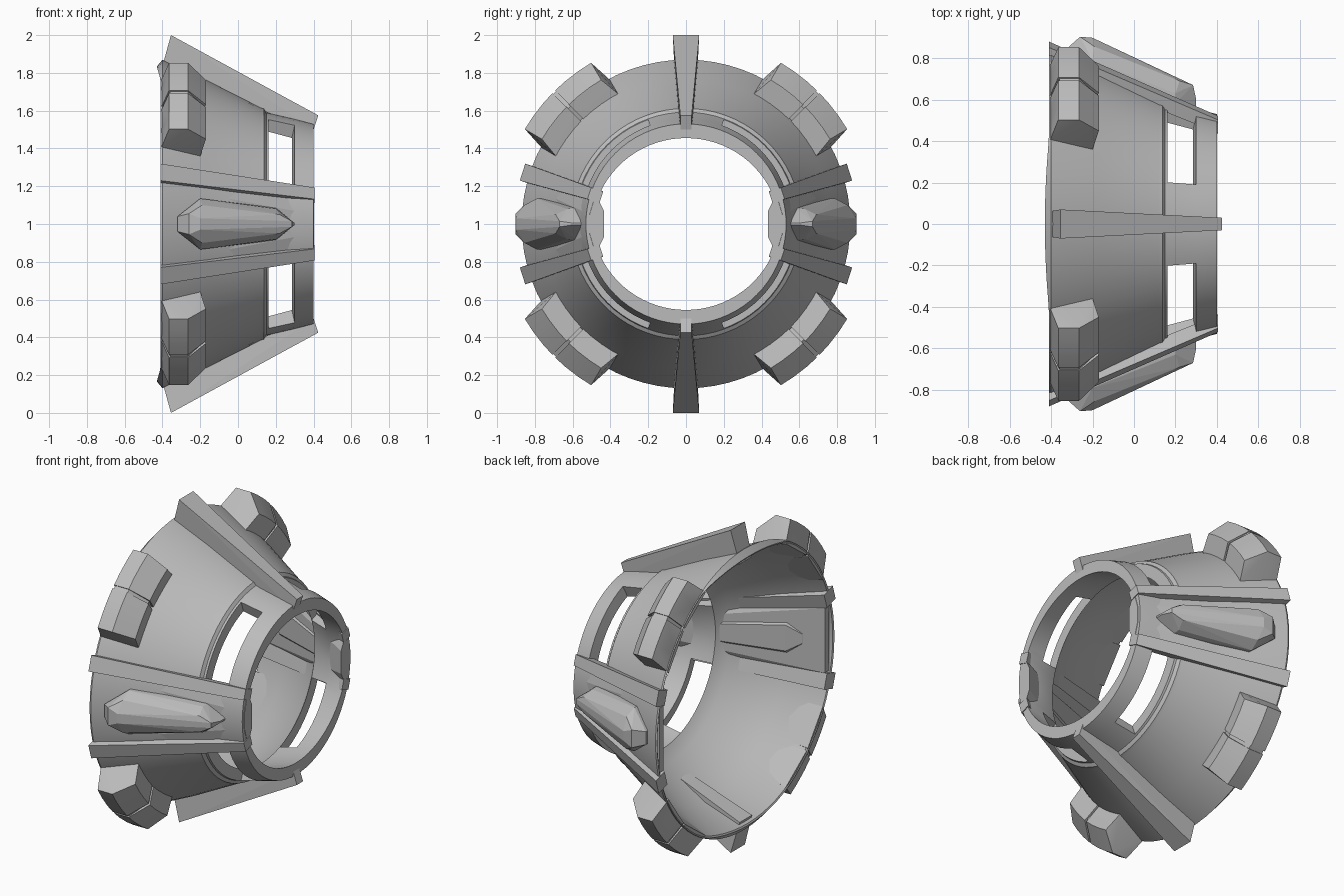
import bpy, bmesh
from math import sin, cos, radians
from mathutils import Vector

cube = bpy.data.objects.get("Cube")
if cube:
    bpy.data.objects.remove(cube, do_unlink=True)

grey = bpy.data.materials.new("plain_grey")
grey.use_nodes = True
COLOR = (0.5, 0.5, 0.5, 1)
grey.diffuse_color = COLOR
grey.node_tree.nodes["Principled BSDF"].inputs["Base Color"].default_value = COLOR


def polar(x, deg, r):
    """Point around the x-directed axis; zero degrees is +y."""
    a = radians(deg)
    return Vector((x, r * cos(a), 1 + r * sin(a)))


def local(x, t, r, deg):
    """Point at radius r, shifted sideways by t, in the frame at deg."""
    a = radians(deg)
    return Vector((x, r * cos(a) - t * sin(a), 1 + r * sin(a) + t * cos(a)))


def finish(name, bm, smooth=None):
    bmesh.ops.recalc_face_normals(bm, faces=bm.faces)
    mesh = bpy.data.meshes.new(name)
    bm.to_mesh(mesh)
    bm.free()
    mesh.materials.append(grey)
    obj = bpy.data.objects.new(name, mesh)
    bpy.context.collection.objects.link(obj)
    bpy.ops.object.select_all(action='DESELECT')
    obj.select_set(True)
    bpy.context.view_layer.objects.active = obj
    if smooth:
        bpy.ops.object.shade_smooth_by_angle(angle=radians(smooth))


def hull(name, points, smooth=None):
    bm = bmesh.new()
    for p in points:
        bm.verts.new(p)
    res = bmesh.ops.convex_hull(bm, input=bm.verts)
    loose = {g for g in res["geom_interior"] + res["geom_unused"]
             if isinstance(g, bmesh.types.BMVert)}
    bmesh.ops.delete(bm, geom=list(loose), context='VERTS')
    bmesh.ops.dissolve_limit(bm, angle_limit=radians(2), verts=bm.verts, edges=bm.edges)
    finish(name, bm, smooth)


def both(points):
    """Mirror (x, t, r) points sideways."""
    return [(x, s * t, r) for x, t, r in points for s in (-1, 1)]


# Conical shell, thick towards the narrow opening, with four windows
STEP = 5
COUNT = 360 // STEP
outer = [(-0.41, 0.868), (-0.40, 0.87), (-0.17, 0.765), (0.12, 0.617), (0.137, 0.612),
         (0.15, 0.592), (0.162, 0.588), (0.30, 0.556), (0.40, 0.53)]
inner = [(0.40, 0.50), (0.285, 0.485), (0.162, 0.52), (0.11, 0.59),
         (-0.17, 0.745), (-0.405, 0.858)]
profile = outer + inner
out_i, in_i = len(outer) - 3, len(outer) + 1
bm = bmesh.new()
rows = []
for i, (x, r) in enumerate(profile):
    row = []
    for k in range(COUNT):
        lift = abs(sin(radians(k * STEP)))
        bow = max(0, (lift - 0.88) / 0.12) if i in (0, len(profile) - 1) else 0
        squash = 0.045 * lift if i == len(outer) else 0
        row.append(bm.verts.new(polar(x - 0.02 * bow, k * STEP, r - 0.035 * bow - squash)))
    rows.append(row)
for i in range(len(rows)):
    for k in range(COUNT):
        if i in (out_i, in_i) and 20 <= (k * STEP) % 90 < 70:
            continue
        n, j = (k + 1) % COUNT, (i + 1) % len(rows)
        bm.faces.new((rows[i][k], rows[j][k], rows[j][n], rows[i][n]))

# Window reveals join the outer and inner openings
pair = dict(zip(rows[out_i] + rows[out_i + 1], rows[in_i + 1] + rows[in_i]))
for e in [e for e in bm.edges if e.is_boundary and all(v in pair for v in e.verts)]:
    a, b = e.verts
    bm.faces.new((a, b, pair[b], pair[a]))
finish("shell", bm, 30)

# Upper and lower fins
main_fin = both([(-0.41, 0.06, 0.80), (-0.355, 0.07, 1.0),
                 (0.425, 0.03, 0.575), (0.40, 0.03, 0.50)])
for name, deg in (("top_fin", 90), ("bottom_fin", -90)):
    hull(name, [local(*p, deg) for p in main_fin])

# Side panels, each with a pair of rails and a faceted pod
rail = both([(-0.41, 0.047, 0.82), (-0.41, 0.047, 0.908),
             (0.405, 0.032, 0.537), (0.405, 0.032, 0.47)])
panel = both([(-0.40, 0.2, 0.79), (-0.40, 0.2, 0.83), (0.402, 0.07, 0.435),
              (0.402, 0.15, 0.475), (0.402, 0.15, 0.48), (0.402, 0.05, 0.51)])
pod = both([(-0.28, 0.03, 0.735), (-0.2, 0.08, 0.69), (0.18, 0.05, 0.525),
            (-0.32, 0.04, 0.80), (-0.32, 0.04, 0.85),
            (-0.2, 0.135, 0.74), (-0.2, 0.135, 0.79),
            (0.2, 0.085, 0.58), (0.2, 0.08, 0.63), (0.3, 0.005, 0.53), (0.3, 0.005, 0.60),
            (-0.26, 0.055, 0.903), (-0.19, 0.1, 0.855), (-0.2, 0.03, 0.898),
            (0.22, 0.05, 0.69), (0.285, 0.015, 0.67)])
for side, deg in (("back", 0), ("front", 180)):
    hull(side + "_panel", [local(*p, deg) for p in panel])
    hull(side + "_pod", [local(*p, deg) for p in pod])
    for n, off in (("rail_a", 17.6), ("rail_b", -17.6)):
        hull(side + "_" + n, [local(*p, deg + off) for p in rail])


# Four clamp blocks, each in two halves around a narrow groove
def clamp_section(off, base_off, inset=0):
    top = 0.99 - inset / 2
    return [(-0.41 + inset, base_off, 0.85), (-0.365 + inset / 2, off, top),
            (-0.265, off, top), (-0.17 - inset, off, 0.885 - inset),
            (-0.20 - inset, base_off, 0.775)]


half = clamp_section(14.5, 17.5)
for off in (10, 5, 0.6):
    half += clamp_section(off, off)
core = clamp_section(2, 2, 0.012)
for c, deg in enumerate((45, 135, 225, 315)):
    label = "clamp_%d" % (c + 1)
    for n, s in (("_half_a", 1), ("_half_b", -1)):
        hull(label + n, [polar(x, deg + s * o, r) for x, o, r in half], 20)
    hull(label + "_core", [polar(x, deg + s * o, r) for x, o, r in core for s in (1, -1)])
